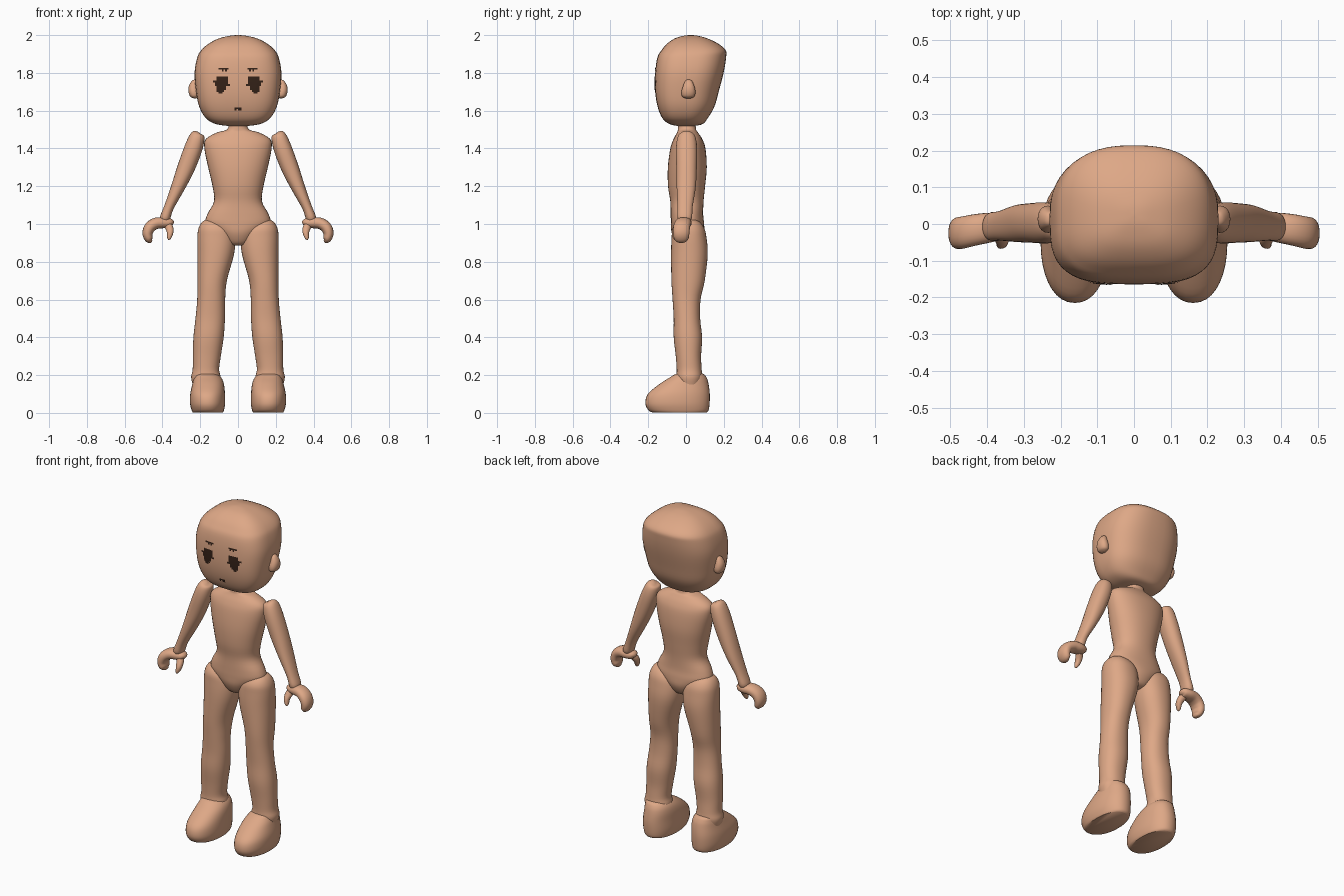
import bpy, bmesh, math
from mathutils import Vector
from mathutils.bvhtree import BVHTree

if "Cube" in bpy.data.objects:
    bpy.data.objects.remove(bpy.data.objects["Cube"], do_unlink=True)


def material(name, colour):
    mat = bpy.data.materials.new(name)
    mat.use_nodes = True
    mat.diffuse_color = colour
    mat.node_tree.nodes["Principled BSDF"].inputs["Base Color"].default_value = colour
    return mat


SKIN = material("warm tan skin", (0.73, 0.39, 0.24, 1))
DARK = material("dark brown paint", (0.035, 0.016, 0.009, 1))


def finish(bm, name, mat, smooth=True):
    """Turn a bmesh into a named, shaded object."""
    bmesh.ops.recalc_face_normals(bm, faces=bm.faces)
    mesh = bpy.data.meshes.new(name)
    bm.to_mesh(mesh)
    bm.free()
    mesh.materials.append(mat)
    obj = bpy.data.objects.new(name, mesh)
    bpy.context.collection.objects.link(obj)
    if smooth:
        bpy.ops.object.select_all(action="DESELECT")
        obj.select_set(True)
        bpy.context.view_layer.objects.active = obj
        bpy.ops.object.shade_smooth_by_angle(angle=math.radians(50))
    return obj


def spline(rows, steps):
    """Interpolate the cross-sections with a Catmull-Rom curve."""
    rows = [Vector(r) for r in rows]
    out = []
    for i in range(len(rows) - 1):
        a, b, c, d = (rows[min(max(i + k, 0), len(rows) - 1)] for k in (-1, 0, 1, 2))
        for s in range(steps):
            t = s / steps
            out.append(0.5 * (2 * b + (c - a) * t + (2 * a - 5 * b + 4 * c - d) * t ** 2
                              + (3 * b - a - 3 * c + d) * t ** 3))
    return out + [rows[-1]]


def loft(name, rows, side=1, tilt=False, front=2.2, back=2.2, sides=36, steps=4):
    """Skin sections (x, y, z, half width, half depth); tilt turns them along the path."""
    bm = bmesh.new()
    rows = spline(rows, steps)
    rings = []
    for i, (x, y, z, rx, ry) in enumerate(rows):
        across = Vector((1, 0, 0))
        if tilt:
            along = rows[min(i + 1, len(rows) - 1)] - rows[max(i - 1, 0)]
            across = Vector((-along[2], 0, along[0])).normalized()
        ring = []
        for k in range(sides):
            a = math.tau * k / sides
            c, s = math.cos(a), math.sin(a)
            p = 2 / (front if s < 0 else back)
            u = math.copysign(abs(c) ** p, c) * max(rx, 0.002)
            v = math.copysign(abs(s) ** p, s) * max(ry, 0.002)
            co = Vector((x, y, z)) + across * u + Vector((0, v, 0))
            ring.append(bm.verts.new((co.x * side, co.y, co.z)))
        rings.append(ring)
    for low, high in zip(rings, rings[1:]):
        for k in range(sides):
            n = (k + 1) % sides
            bm.faces.new((low[k], low[n], high[n], high[k]))
    bm.faces.new(rings[0])
    bm.faces.new(rings[-1])
    return finish(bm, name, SKIN)


# Head: rounded box leaning back, flatter at the face
head = loft("head", [
    (0, 0, 1.52, .06, .05), (0, 0, 1.53, .12, .09), (0, -.005, 1.56, .17, .12),
    (0, 0, 1.62, .205, .15), (0, .005, 1.7, .222, .168), (0, .018, 1.8, .23, .181),
    (0, .03, 1.88, .216, .182), (0, .04, 1.92, .195, .17), (0, .035, 1.955, .155, .135),
    (0, .027, 1.983, .1, .085), (0, .025, 1.997, .04, .035), (0, .025, 2, .003, .003),
], front=3.2, back=2.5, sides=48)

# Torso with pelvis and neck
loft("torso", [
    (0, .01, .885, .035, .03), (0, .01, .9, .065, .06), (0, .01, .95, .11, .085),
    (0, .008, 1, .17, .088), (0, .005, 1.05, .163, .086), (0, .005, 1.12, .127, .088),
    (0, .003, 1.2, .135, .098), (0, .007, 1.3, .158, .103), (0, .01, 1.4, .178, .093),
    (0, .01, 1.45, .17, .076), (0, .008, 1.485, .11, .055), (0, .005, 1.503, .055, .048),
    (0, .005, 1.56, .048, .045),
])

for label, side in (("left", 1), ("right", -1)):
    # Leg
    loft(label + "_leg", [
        (.135, .012, 1.03, .01, .01), (.13, .012, 1.015, .055, .055),
        (.12, .013, .98, .088, .083), (.115, .016, .93, .1, .092),
        (.118, .018, .84, .097, .097), (.137, .011, .7, .078, .088),
        (.142, .003, .6, .074, .074), (.147, .005, .5, .078, .07),
        (.156, .01, .4, .08, .075), (.165, .013, .3, .074, .067),
        (.17, .017, .23, .07, .066), (.17, .018, .19, .078, .068),
        (.17, .018, .15, .07, .06),
    ], side)
    # Foot with a flat sole and sloping toe
    loft(label + "_foot", [
        (.16, -.035, .003, .08, .145), (.16, -.04, .015, .086, .16),
        (.161, -.045, .05, .093, .17), (.161, -.038, .1, .092, .164),
        (.158, -.012, .15, .084, .132), (.16, .01, .185, .073, .1),
        (.167, .02, .207, .055, .07), (.167, .02, .213, .01, .01),
    ], side)
    # Arm, rounded at the shoulder
    loft(label + "_arm", [
        (.21, .003, 1.487, .006, .006), (.214, .003, 1.478, .032, .036),
        (.22, .003, 1.45, .043, .05), (.24, .003, 1.39, .048, .056),
        (.278, .003, 1.29, .046, .054), (.32, .001, 1.19, .036, .05),
        (.365, -.005, 1.09, .026, .04), (.387, -.007, 1.03, .027, .038),
        (.393, -.007, 1.01, .015, .02),
    ], side, tilt=True)
    # Curled fingers as one mitten
    loft(label + "_hand", [
        (.343, -.01, 1, .008, .012), (.355, -.01, 1.005, .022, .03),
        (.39, -.01, 1.006, .028, .04), (.432, -.016, 1.004, .03, .043),
        (.465, -.023, .984, .03, .044), (.479, -.025, .95, .027, .043),
        (.47, -.025, .918, .021, .036), (.457, -.025, .905, .006, .012),
    ], side, tilt=True, sides=24)
    # Thumb
    loft(label + "_thumb", [
        (.385, -.015, 1.01, .015, .018), (.366, -.028, .985, .021, .022),
        (.359, -.045, .955, .017, .02), (.365, -.055, .925, .01, .012),
        (.367, -.057, .915, .002, .003),
    ], side, tilt=True, sides=16)
    # Ear, narrower toward its tip
    loft(label + "_ear", [
        (.228, .012, 1.665, .006, .012), (.231, .012, 1.675, .022, .032),
        (.234, .013, 1.7, .028, .037), (.236, .014, 1.73, .024, .03),
        (.23, .014, 1.757, .015, .018), (.225, .014, 1.765, .004, .005),
    ], side, sides=20)

# Painted face: small square tiles projected onto the head
shape = bmesh.new()
shape.from_mesh(head.data)
surface = BVHTree.FromBMesh(shape)
shape.free()


def paint(name, pattern, x, z, side=1, cell=0.01):
    bm = bmesh.new()
    corners = {}

    def corner(i, j):
        if (i, j) not in corners:
            start = Vector(((x + i * cell) * side, -1, z - j * cell))
            hit = surface.ray_cast(start, Vector((0, 1, 0)))[0]
            corners[i, j] = bm.verts.new(hit + Vector((0, -.003, 0)))
        return corners[i, j]

    for j, row in enumerate(pattern):
        for i, mark in enumerate(row):
            if mark == "#":
                face = bm.faces.new([corner(i, j), corner(i + 1, j),
                                     corner(i + 1, j + 1), corner(i, j + 1)])
                face.normal_update()
                if face.normal.y > 0:
                    face.normal_flip()
    mesh = finish(bm, name, DARK, smooth=False).data
    if mesh.polygons[0].normal.y > 0:
        mesh.flip_normals()


EYE = (".######..",
       ".######..",
       ".########",
       ".#######.",
       "########.",
       "..#####..",
       "..#####..",
       "...####..",
       "....##...")
for label, side in (("left", 1), ("right", -1)):
    paint(label + "_eye", EYE, .043, 1.78, side)
    paint(label + "_eyebrow", ("######", ".#.#.."), .05, 1.826, side, .009)
paint("mouth", ("####", "#.##"), -.018, 1.618, 1, .009)
